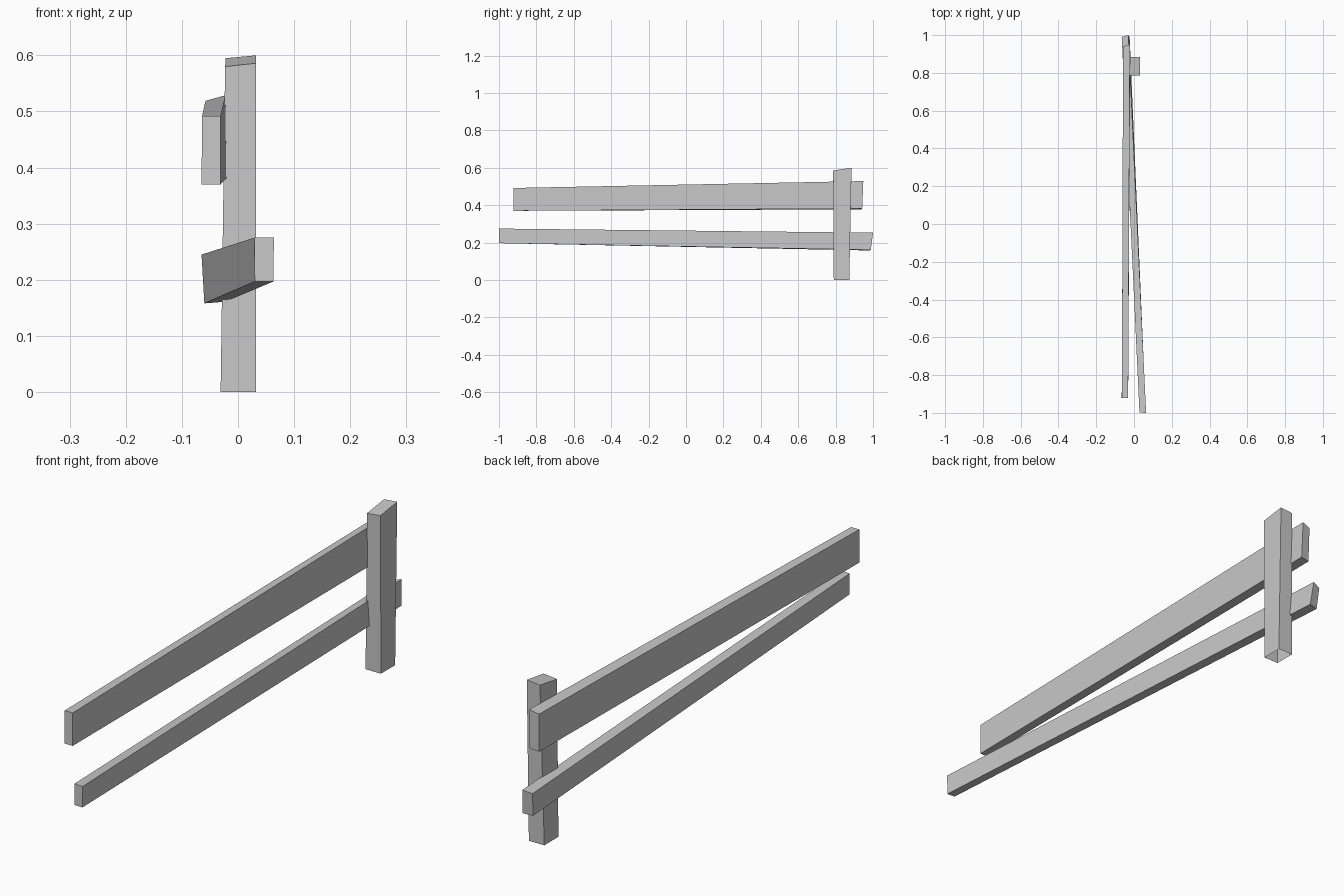
import bpy, bmesh

cube = bpy.data.objects.get("Cube")
if cube:
    bpy.data.objects.remove(cube, do_unlink=True)

grey = bpy.data.materials.new("weathered_grey")
colour = (0.58, 0.58, 0.58, 1)
grey.diffuse_color = colour
grey.use_nodes = True
grey.node_tree.nodes["Principled BSDF"].inputs["Base Color"].default_value = colour


def plank(name, start, end, open_start=False):
    """Loft a four-sided board between two end outlines."""
    bm = bmesh.new()
    a = [bm.verts.new(p) for p in start]
    b = [bm.verts.new(p) for p in end]
    for i in range(4):
        j = (i + 1) % 4
        bm.faces.new((a[i], a[j], b[j], b[i]))
    bm.faces.new(b)
    if not open_start:
        bm.faces.new(a[::-1])
    bmesh.ops.recalc_face_normals(bm, faces=bm.faces)
    mesh = bpy.data.meshes.new(name)
    bm.to_mesh(mesh)
    bm.free()
    mesh.materials.append(grey)
    obj = bpy.data.objects.new(name, mesh)
    bpy.context.collection.objects.link(obj)
    return obj


# Upright post with a slanted top and an open foot
plank("post",
      [(-.031, .79, 0), (.032, .79, 0), (.032, .873, 0), (-.031, .873, 0)],
      [(-.023, .787, .58), (.032, .787, .586), (.032, .885, .6), (-.022, .885, .595)],
      open_start=True)

# Wide upper rail, flaring towards the post
plank("upper_rail",
      [(-.065, -.922, .37), (-.031, -.922, .37), (-.031, -.922, .492), (-.064, -.922, .492)],
      [(-.056, .938, .378), (-.02, .942, .382), (-.022, .948, .529), (-.058, .942, .519)])

# Narrow lower rail, swinging across to the other side
plank("lower_rail",
      [(.03, -.998, .197), (.063, -1, .197), (.064, -1, .275), (.029, -.998, .275)],
      [(-.06, .98, .158), (-.023, .988, .161), (-.03, 1, .253), (-.065, .99, .245)])
